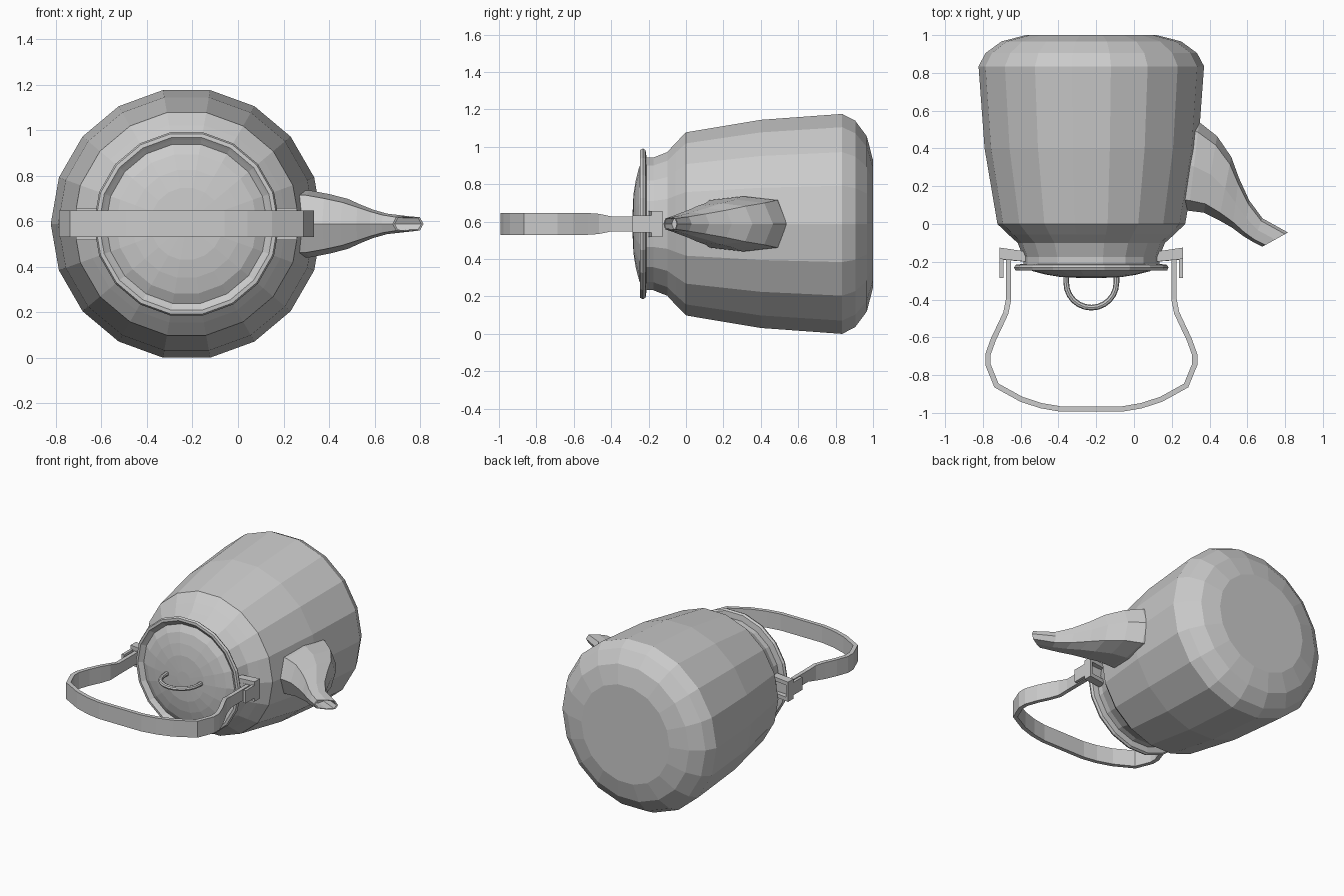
import bpy, bmesh
from math import sin, cos, pi
from mathutils import Vector

if "Cube" in bpy.data.objects:
    bpy.data.objects.remove(bpy.data.objects["Cube"])

CX, CZ, SIDES = -0.226, 0.588, 18   # kettle axis runs along y


def loft(name, rings, caps=True):
    """Skin a list of equal-length vertex rings; flat shaded."""
    bm = bmesh.new()
    rows = [[bm.verts.new(p) for p in r] for r in rings]
    n = len(rows[0])
    for a, b in zip(rows, rows[1:]):
        for i in range(n):
            j = (i + 1) % n
            bm.faces.new((a[i], a[j], b[j], b[i]))
    if caps:
        bm.faces.new(rows[0])
        bm.faces.new(rows[-1])
    bmesh.ops.recalc_face_normals(bm, faces=bm.faces)
    me = bpy.data.meshes.new(name)
    bm.to_mesh(me)
    bm.free()
    ob = bpy.data.objects.new(name, me)
    bpy.context.collection.objects.link(ob)
    return ob


def lathe(name, profile):
    """Revolve (radius, y) pairs about the kettle axis."""
    return loft(name, [[(CX + r * cos(2 * pi * i / SIDES), y,
                         CZ + r * sin(2 * pi * i / SIDES))
                        for i in range(SIDES)] for r, y in profile])


def sweep(name, path, section):
    """Sweep section(i) -> [(sideways, z)] along a path in the xy plane."""
    pts = [Vector((x, y, CZ)) for x, y in path]
    rings = []
    for i, p in enumerate(pts):
        d1 = (p - pts[i - 1]).normalized() if i else (pts[1] - p).normalized()
        d2 = (pts[i + 1] - p).normalized() if i < len(pts) - 1 else d1
        t = (d1 + d2).normalized()
        side = Vector((-t.y, t.x, 0)) / max(t.dot(d1), 0.5)
        rings.append([p + side * u + Vector((0, 0, v)) for u, v in section(i)])
    return loft(name, rings)


# Body with rounded base, shoulder and neck
lathe("body", [(0.345, 1.0), (0.475, 0.967), (0.56, 0.905), (0.597, 0.835),
               (0.565, 0.40), (0.497, 0.0), (0.44, -0.055), (0.39, -0.10),
               (0.36, -0.175), (0.36, -0.222)])

# Lid: flared rim, groove and shallow dome
lathe("lid", [(0.355, -0.21), (0.40, -0.216), (0.409, -0.23), (0.402, -0.245),
              (0.385, -0.247), (0.374, -0.238), (0.355, -0.224), (0.31, -0.25),
              (0.24, -0.268), (0.16, -0.281), (0.05, -0.286)])

# Lid loop
arc = [(CX + 0.133 * cos(a), -0.31 - 0.133 * sin(a))
       for a in [pi * k / 12 for k in range(13)]]
loop = [(CX + 0.133, -0.26)] + arc + [(CX - 0.133, -0.26)]
sweep("lid_loop", loop, lambda i: [(0.015 * cos(k * pi / 4), 0.015 * sin(k * pi / 4))
                                   for k in range(8)])

# Carrying handle: flat strap, narrower near the hinges
half = [(0.438, -0.19, 0.04), (0.438, -0.30, 0.04), (0.438, -0.40, 0.04),
        (0.452, -0.47, 0.054), (0.48, -0.53, 0.058), (0.518, -0.61, 0.058),
        (0.547, -0.69, 0.058), (0.547, -0.745, 0.058), (0.502, -0.855, 0.058),
        (0.37, -0.928, 0.058), (0.265, -0.962, 0.058), (0.165, -0.979, 0.058)]
strap = half + [(-x, y, h) for x, y, h in reversed(half)]


def strap_section(i):
    h = strap[i][2]
    return [(-0.014, -h), (0.014, -h), (0.014, h), (-0.014, h)]


sweep("handle", [(CX + x, y) for x, y, h in strap], strap_section)


def prism(name, outline, z0, z1):
    return loft(name, [[(x, y, CZ + z) for x, y in outline] for z in (z0, z1)])


# Hinge brackets: two cheeks, an outer tab and a pin on each side
for s, label in ((1, "right"), (-1, "left")):
    def mir(pts):
        return [(CX + s * x, y) for x, y in pts]
    cheek = mir([(0.34, -0.20), (0.35, -0.145), (0.485, -0.125), (0.485, -0.185)])
    prism(f"bracket_upper_{label}", cheek, 0.042, 0.07)
    prism(f"bracket_lower_{label}", cheek, -0.07, -0.042)
    prism(f"bracket_tab_{label}",
          mir([(0.465, -0.128), (0.485, -0.125), (0.485, -0.285), (0.465, -0.285)]),
          -0.045, 0.045)
    prism(f"bracket_pin_{label}",
          mir([(0.34, -0.20), (0.34, -0.172), (0.47, -0.165), (0.47, -0.19)]),
          -0.042, 0.042)

# Spout: octagonal rings given as lower point, upper point, half width
SEC = [(1, 0), (0.77, 0.86), (0, 1), (-0.77, 0.86),
       (-1, 0), (-0.77, -0.86), (0, -1), (0.77, -0.86)]
spout = [((0.24, 0.075), (0.27, 0.565), 0.148), ((0.29, 0.07), (0.345, 0.54), 0.147),
         ((0.37, 0.06), (0.44, 0.465), 0.13), ((0.45, 0.02), (0.515, 0.355), 0.11),
         ((0.52, -0.02), (0.555, 0.245), 0.085), ((0.58, -0.065), (0.61, 0.125), 0.062),
         ((0.63, -0.095), (0.68, 0.03), 0.045), ((0.68, -0.12), (0.815, -0.045), 0.034)]


def spout_ring(a, b, w, k=1.0):
    a, b = Vector(a), Vector(b)
    m, d = (a + b) / 2, (b - a) / 2
    return [(m.x + d.x * u * k, m.y + d.y * u * k, CZ + v * w * k) for u, v in SEC]


rings = [spout_ring(*r) for r in spout]
rings += [spout_ring(*spout[-1], 0.86), spout_ring(*spout[-2], 0.7)]   # hollow mouth
loft("spout", rings)
